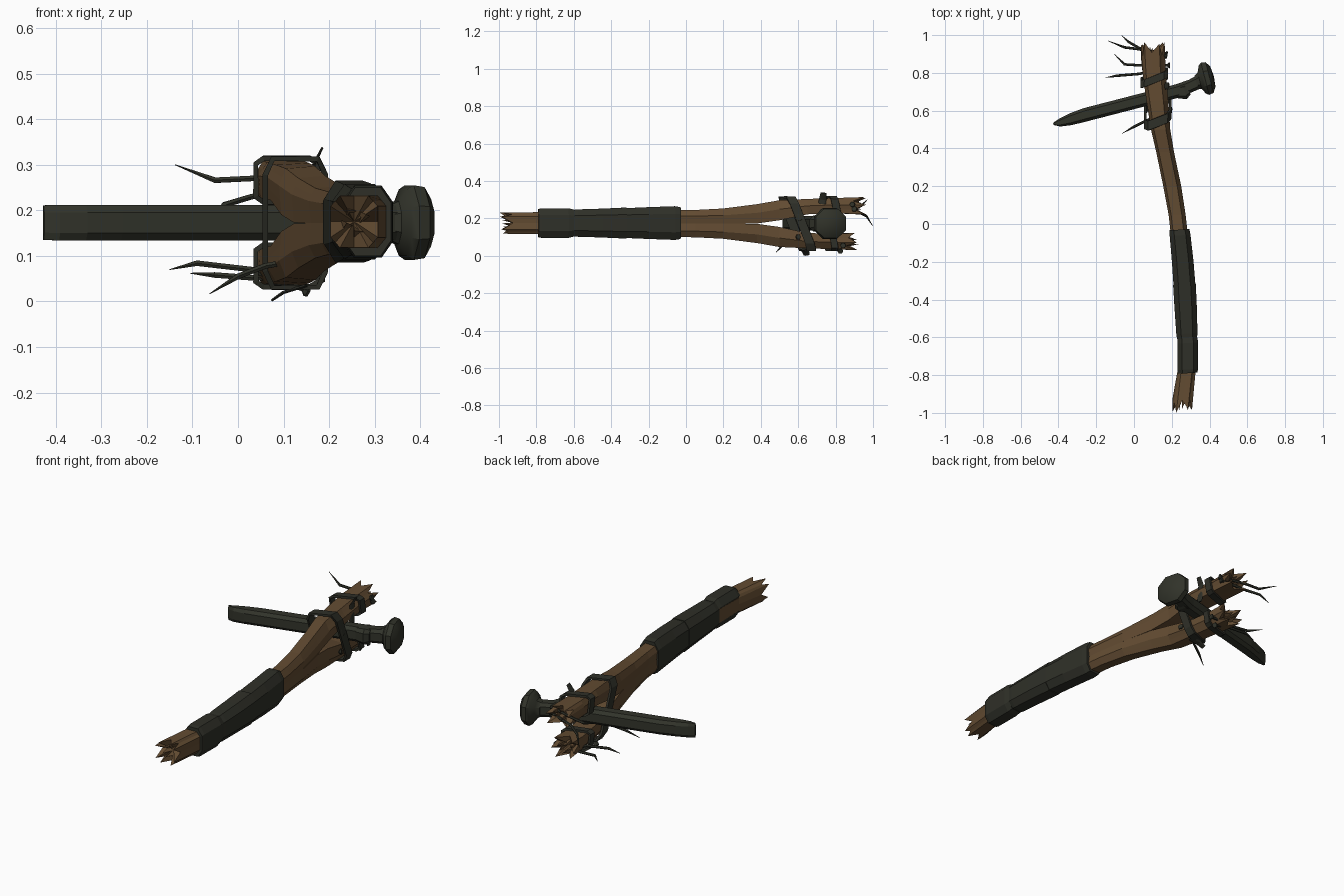
import bpy, bmesh, math, random
from mathutils import Vector

random.seed(4)
if "Cube" in bpy.data.objects:
    bpy.data.objects.remove(bpy.data.objects["Cube"])


def material(name, rgb):
    m = bpy.data.materials.new(name)
    m.use_nodes = True
    m.diffuse_color = (*rgb, 1)
    m.node_tree.nodes["Principled BSDF"].inputs["Base Color"].default_value = (*rgb, 1)
    return m


WOOD = material("brown wood", (0.125, 0.072, 0.032))
IRON = material("dark iron", (0.031, 0.033, 0.023))
CLOTH = material("dark wrap", (0.028, 0.029, 0.021))


def loft(name, rings, mat, start=None, end=None, smooth=False, thick=0):
    """Skin matching rings; start and end are cap centre points, None is open."""
    bm = bmesh.new()
    vs = [[bm.verts.new(p) for p in r] for r in rings]
    n = len(vs[0])
    for a, b in zip(vs, vs[1:]):
        for i in range(n):
            j = (i + 1) % n
            bm.faces.new((a[i], a[j], b[j], b[i]))
    for ring, tip in ((vs[0], start), (vs[-1], end)):
        if tip is not None:
            c = bm.verts.new(tip)
            for i in range(n):
                bm.faces.new((ring[i], ring[(i + 1) % n], c))
    bmesh.ops.recalc_face_normals(bm, faces=bm.faces)
    me = bpy.data.meshes.new(name)
    bm.to_mesh(me)
    bm.free()
    me.materials.append(mat)
    ob = bpy.data.objects.new(name, me)
    bpy.context.collection.objects.link(ob)
    if thick:
        mod = ob.modifiers.new("thickness", 'SOLIDIFY')
        mod.thickness, mod.offset = thick, 0
    if smooth:
        bpy.ops.object.select_all(action='DESELECT')
        ob.select_set(True)
        bpy.context.view_layer.objects.active = ob
        bpy.ops.object.shade_smooth_by_angle(angle=math.radians(35))
    return ob


def octagon(w, h, c=0.4):
    """Box profile with chamfered corners."""
    a, b = w * (1 - c), h * (1 - c)
    return [(w, -b), (w, b), (a, h), (-a, h), (-w, b), (-w, -b), (-a, -h), (a, -h)]


def halved(pts):
    """Insert a midpoint on every edge."""
    out = []
    for i, p in enumerate(pts):
        q = pts[(i + 1) % len(pts)]
        out += [p, tuple((a + b) / 2 for a, b in zip(p, q))]
    return out


def mean(ring):
    return sum((Vector(p) for p in ring), Vector()) / len(ring)


def jagged(ring, length):
    """Pull alternate points along y into splinters."""
    return [Vector(p) + Vector((0, length * (random.uniform(0.65, 1) if i % 2 == 0
            else random.uniform(-0.1, 0.3)), 0)) for i, p in enumerate(ring)]


def splinters(name, centre, w, h, length, count):
    """Loose shards standing inside a broken end."""
    for k in range(count):
        a = math.tau * k / count + 0.4
        c = Vector(centre) + Vector((w * math.cos(a), 0, h * math.sin(a)))
        ring = [c + Vector((0.02 * math.cos(t), 0, 0.016 * math.sin(t)))
                for t in (0, 2.1, 4.2)]
        tip = c + Vector((random.uniform(-0.01, 0.01), length * random.uniform(0.6, 1),
                          random.uniform(-0.01, 0.01)))
        loft(f"{name}_{k + 1}", [ring], WOOD, start=c, end=tip)


# Broken butt of the handle
butt = []
for y, x, w, h in ((-0.5, 0.275, 0.045, 0.065), (-0.78, 0.278, 0.048, 0.058),
                   (-0.93, 0.255, 0.052, 0.057)):
    butt.append([(x + px, y, 0.175 + pz) for px, pz in halved(octagon(w, h))])
butt[-1] = jagged(butt[-1], -0.07)
loft("handle_butt", butt, WOOD, start=mean(butt[0]), end=(0.255, -0.91, 0.175))
splinters("butt_splinter", (0.255, -0.91, 0.175), 0.022, 0.025, -0.08, 4)

# Grip wraps: y, x, half width, half height
WRAPS = {
    "pommel_wrap": [(-0.79, 0.285, 0.051, 0.075), (-0.77, 0.285, 0.054, 0.079),
                    (-0.63, 0.285, 0.055, 0.079), (-0.6, 0.283, 0.051, 0.072)],
    "lower_grip_wrap": [(-0.605, 0.281, 0.053, 0.07), (-0.58, 0.28, 0.056, 0.073),
                        (-0.45, 0.274, 0.059, 0.077), (-0.32, 0.267, 0.06, 0.083)],
    "upper_grip_wrap": [(-0.335, 0.268, 0.058, 0.079), (-0.2, 0.258, 0.057, 0.085),
                        (-0.06, 0.244, 0.055, 0.09), (-0.03, 0.24, 0.053, 0.085)],
}
for name, stations in WRAPS.items():
    rings = [[(x + px, y + 0.06 * px, 0.175 + pz) for px, pz in octagon(w, h, 0.45)]
             for y, x, w, h in stations]
    loft(name, rings, CLOTH, mean(rings[0]), mean(rings[-1]))

# Split shaft: y, left x, right x, distance of inner and outer side from the middle
SPLIT = [(-0.1, 0.2, 0.29, 0, 0.072), (0.05, 0.183, 0.273, 0, 0.073),
         (0.2, 0.155, 0.25, 0, 0.081), (0.38, 0.118, 0.212, 0.001, 0.104),
         (0.5, 0.09, 0.192, 0.018, 0.125), (0.65, 0.066, 0.182, 0.05, 0.132),
         (0.8, 0.045, 0.168, 0.055, 0.137), (0.89, 0.036, 0.162, 0.05, 0.142)]
for name, side, trim in (("upper_prong", 1, 0), ("lower_prong", -1, 0.04)):
    rings = []
    for y, x0, x1, inner, outer in SPLIT:
        w, d = (x1 - x0) / 2, outer - inner
        y -= trim if y > 0.8 else 0
        prof = [(-w * 0.9, 0), (-w, d * 0.6), (-w * 0.7, d * 0.95), (w * 0.55, d),
                (w, d * 0.55), (w * 0.85, 0)]
        rings.append([((x0 + x1) / 2 + px, y, 0.172 + side * (inner + pz))
                      for px, pz in halved(prof)])
    rings[-1] = jagged(rings[-1], 0.075)
    centre = Vector((0.1, 0.875 - trim, 0.172 + side * 0.096))
    loft(name, rings, WOOD, mean(rings[0]), centre)
    splinters(name + "_splinter", centre, 0.035, 0.022, 0.09, 5)

# Great spike through the split; frame turned about z
ANGLE = math.radians(14.5)
ALONG = Vector((math.cos(ANGLE), math.sin(ANGLE), 0))
ACROSS = Vector((-math.sin(ANGLE), math.cos(ANGLE), 0))
BASE = Vector((0, 0.645, 0.173))


def spike_rings(stations, c):
    return [[BASE + ALONG * s + ACROSS * (off + u) + Vector((0, 0, v))
             for u, v in octagon(w, h, c)] for s, off, w, h in stations]


blade = spike_rings([(-0.442, -0.005, 0.006, 0.038), (-0.41, -0.007, 0.02, 0.039),
                     (-0.35, -0.004, 0.031, 0.039), (-0.27, 0, 0.036, 0.039),
                     (0.24, 0, 0.036, 0.039), (0.31, 0.008, 0.034, 0.037),
                     (0.36, 0.018, 0.036, 0.038)], 0.42)
loft("spike_shank", blade, IRON, mean(blade[0]), mean(blade[-1]))
head = spike_rings([(0.345, 0.018, 0.036, 0.038), (0.365, 0.022, 0.045, 0.047),
                    (0.38, 0.025, 0.076, 0.073), (0.395, 0.026, 0.088, 0.082),
                    (0.42, 0.026, 0.084, 0.078), (0.438, 0.026, 0.055, 0.052)], 0.55)
loft("spike_head", head, IRON, mean(head[0]), mean(head[-1]) + ALONG * 0.006, smooth=True)
burr = spike_rings([(0.23, -0.005, 0.034, 0.036), (0.275, -0.012, 0.042, 0.042),
                    (0.3, -0.006, 0.03, 0.034)], 0.42)
loft("spike_burr", burr, IRON, mean(burr[0]), mean(burr[-1]))


# Straps binding the prongs
def strap(name, x, y, z, w, h, lean, skew, width):
    rings = []
    for dy in (-width / 2, width / 2):
        rings.append([(x + px, y + dy + skew * px + lean * pz, z + pz)
                      for px, pz in octagon(w, h, 0.25)])
    loft(name, rings, CLOTH, thick=0.012)


strap("binding_strap", 0.126, 0.595, 0.172, 0.066, 0.141, -0.39, 0.4, 0.05)
strap("upper_strap", 0.107, 0.775, 0.266, 0.068, 0.048, -0.2, 0.4, 0.04)
strap("lower_strap", 0.107, 0.77, 0.078, 0.068, 0.046, -0.2, 0.3, 0.035)


def tube(name, pts, radii, mat, flat=1):
    """Tapered bent rod; flat widens it into a ribbon along y."""
    pts = [Vector(p) for p in pts]
    rings = []
    for i, p in enumerate(pts):
        t = (pts[min(i + 1, len(pts) - 1)] - pts[max(i - 1, 0)]).normalized()
        u = (Vector((0, 1, 0)) - t * t.y).normalized()
        v = t.cross(u)
        rings.append([p + u * math.cos(a) * radii[i] * flat + v * math.sin(a) * radii[i]
                      for a in (math.tau * k / 6 for k in range(6))])
    loft(name, rings, mat, pts[0], pts[-1])


# Loose strap ends
tube("strap_end_top", [(0.17, 0.725, 0.2), (0.166, 0.73, 0.3), (0.185, 0.735, 0.337)],
     [0.004, 0.004, 0.003], CLOTH, 5)
tube("strap_end_bottom", [(0.15, 0.63, 0.035), (0.1, 0.64, 0.02), (0.075, 0.645, 0.003)],
     [0.004, 0.004, 0.003], CLOTH, 5)
tube("strap_end_side", [(0.185, 0.59, 0.25), (0.195, 0.6, 0.22), (0.2, 0.61, 0.19)],
     [0.004, 0.004, 0.003], CLOTH, 4)

# Bent nails: head end, bend, tip
NAILS = [((0.17, 0.9, 0.25), (0.03, 0.93, 0.23), (-0.03, 0.965, 0.212), (-0.065, 0.998, 0.16)),
         ((0.17, 0.89, 0.275), (0.03, 0.925, 0.27), (-0.05, 0.935, 0.266), (-0.138, 0.97, 0.3)),
         ((0.185, 0.84, 0.055), (0.03, 0.84, 0.052), (-0.05, 0.845, 0.058), (-0.105, 0.9, 0.062)),
         ((0.15, 0.825, 0.025), (0.03, 0.795, 0.07), (-0.09, 0.785, 0.084), (-0.15, 0.775, 0.07)),
         ((0.19, 0.6, 0.1), (0.06, 0.545, 0.078), (0, 0.515, 0.055), (-0.062, 0.48, 0.017))]
for i, path in enumerate(NAILS):
    tube(f"nail_{i + 1}", path, [0.007, 0.007, 0.007, 0.001], IRON)
    a, b = Vector(path[0]), Vector(path[1])
    d = (a - b).normalized()
    tube(f"nail_head_{i + 1}", [a - d * 0.008, a, a + d * 0.006], [0.007, 0.016, 0.014], IRON)
